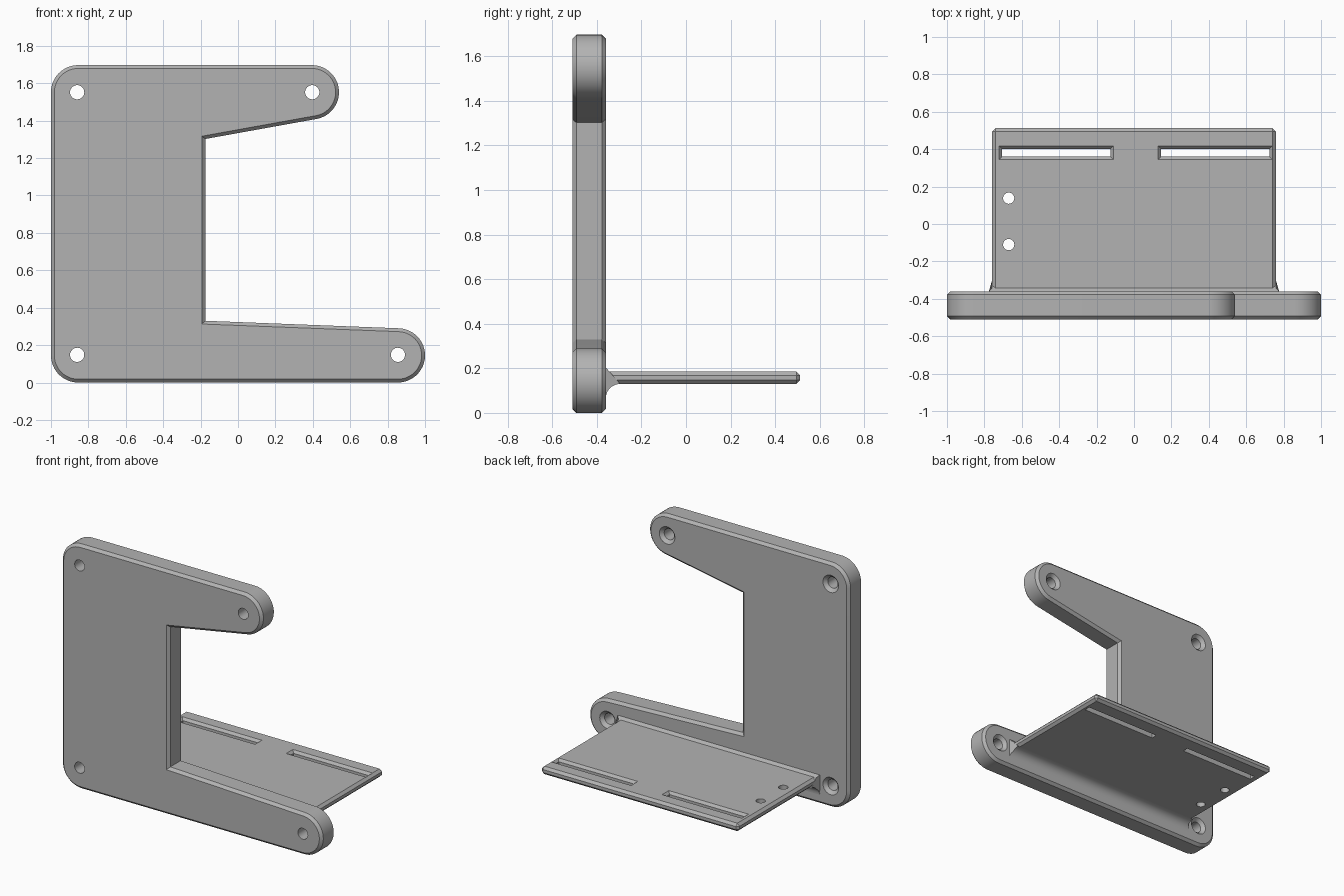
import bpy, bmesh, math
from math import radians, cos, sin, atan2, acos, hypot, degrees

cube = bpy.data.objects.get("Cube")
if cube:
    bpy.data.objects.remove(cube, do_unlink=True)

grey = bpy.data.materials.new("plain grey")
grey.use_nodes = True
colour = (0.45, 0.45, 0.45, 1)
grey.diffuse_color = colour
grey.node_tree.nodes["Principled BSDF"].inputs["Base Color"].default_value = colour


def finish(name, bm):
    bmesh.ops.recalc_face_normals(bm, faces=bm.faces[:])
    mesh = bpy.data.meshes.new(name)
    bm.to_mesh(mesh)
    bm.free()
    mesh.materials.append(grey)
    ob = bpy.data.objects.new(name, mesh)
    bpy.context.collection.objects.link(ob)
    return ob


def loft(name, rings):
    """Closed solid through rings of equal point count."""
    bm = bmesh.new()
    rows = [[bm.verts.new(p) for p in ring] for ring in rings]
    n = len(rows[0])
    for a, b in zip(rows, rows[1:]):
        for i in range(n):
            j = (i + 1) % n
            bm.faces.new((a[i], a[j], b[j], b[i]))
    bm.faces.new(rows[0])
    bm.faces.new(rows[-1])
    return finish(name, bm)


def chamfer(ob, size, test):
    bm = bmesh.new()
    bm.from_mesh(ob.data)
    edges = [e for e in bm.edges if test(e)]
    bmesh.ops.bevel(bm, geom=edges, offset=size, segments=1, affect='EDGES')
    bm.to_mesh(ob.data)
    bm.free()


def arc(cx, cz, r, a0, a1, n):
    angles = [radians(a0 + (a1 - a0) * i / n) for i in range(n + 1)]
    return [(cx + r * cos(a), cz + r * sin(a)) for a in angles]


def circle(r, n=32):
    return arc(0, 0, r, 0, 360 - 360 / n, n - 1)


def tangent(cx, cz, r, p, side):
    """Angle on the circle where a line from p touches it."""
    dx, dz = p[0] - cx, p[1] - cz
    return degrees(atan2(dz, dx) + side * acos(r / hypot(dx, dz)))


def cut(ob, cutters):
    bpy.context.view_layer.objects.active = ob
    for c in cutters:
        c.hide_render = True
        mod = ob.modifiers.new("cut", 'BOOLEAN')
        mod.operation = 'DIFFERENCE'
        mod.solver = 'EXACT'
        mod.object = c
        bpy.ops.object.modifier_apply(modifier=mod.name)
        bpy.data.objects.remove(c, do_unlink=True)


def smooth(ob):
    bpy.ops.object.select_all(action='DESELECT')
    ob.select_set(True)
    bpy.context.view_layer.objects.active = ob
    bpy.ops.object.shade_smooth_by_angle(angle=radians(25))


# Mounting plate: C-shaped outline with two tapering arms
FRONT, BACK, R = -0.51, -0.36, 0.145
low, high = 0.145, 1.552
left, low_end, high_end = -0.855, 0.855, 0.395
root_low, root_high = (-0.175, 0.33), (-0.175, 1.302)
outline = arc(left, low, R, 180, 270, 12)
outline += arc(low_end, low, R, -90, tangent(low_end, low, R, root_low, -1), 24)
outline += [root_low, root_high]
outline += arc(high_end, high, R, tangent(high_end, high, R, root_high, 1) - 360
               if tangent(high_end, high, R, root_high, 1) > 90
               else tangent(high_end, high, R, root_high, 1), 90, 24)
outline += arc(left, high, R, 90, 180, 12)
plate = loft("mounting_plate", [[(x, y, z) for x, z in outline] for y in (FRONT, BACK)])
chamfer(plate, 0.018, lambda e: abs(e.verts[0].co.y - e.verts[1].co.y) < 0.001)

# Screw holes, countersunk at the back
hole_steps = [(FRONT - 0.05, 0.038), (BACK - 0.022, 0.038), (BACK, 0.06), (BACK + 0.02, 0.08)]
cutters = []
for hx, hz in [(-0.86, 0.148), (0.855, 0.148), (-0.86, high), (0.397, high)]:
    cutters.append(loft("screw_hole", [[(hx + u, y, hz + v) for u, v in circle(r)]
                                       for y, r in hole_steps]))
cut(plate, cutters)
smooth(plate)


# Shelf with chamfered edges
def rect(x0, x1, y0, y1, z, grow=0.0):
    return [(x0 - grow, y0 - grow, z), (x1 + grow, y0 - grow, z),
            (x1 + grow, y1 + grow, z), (x0 - grow, y1 + grow, z)]


BOTTOM, TOP, HALF = 0.13, 0.185, 0.758
shelf = loft("shelf", [rect(-HALF, HALF, -0.40, 0.512, z) for z in (BOTTOM, TOP)])
chamfer(shelf, 0.017, lambda e: True)

# Flared slots and small holes through the shelf
cutters = []
for x0, x1 in [(-0.705, -0.125), (0.145, 0.725)]:
    steps = [(BOTTOM - 0.05, 0), (TOP - 0.017, 0), (TOP, 0.016), (TOP + 0.01, 0.026)]
    cutters.append(loft("slot", [rect(x0, x1, 0.36, 0.402, z, g) for z, g in steps]))
for hy in (0.138, -0.11):
    cutters.append(loft("shelf_hole", [[(-0.67 + u, hy + v, z) for u, v in circle(0.03)]
                                       for z in (BOTTOM - 0.05, TOP + 0.05)]))
cut(shelf, cutters)
smooth(shelf)

# Joint between shelf and plate: round fillet below, chamfer above, flared ends
profile = arc(BACK + 0.065, BOTTOM - 0.065, 0.065, 180, 90, 10)
profile += [(-0.343, TOP), (BACK, TOP + 0.018), (BACK - 0.02, TOP + 0.018), (BACK - 0.02, 0.065)]


def half_width(y):
    return HALF - 0.001 + min(0.02, max(0.0, -0.341 - y))


fillet = loft("shelf_fillet", [[(s * half_width(y), y, z) for y, z in profile] for s in (-1, 1)])
smooth(fillet)
